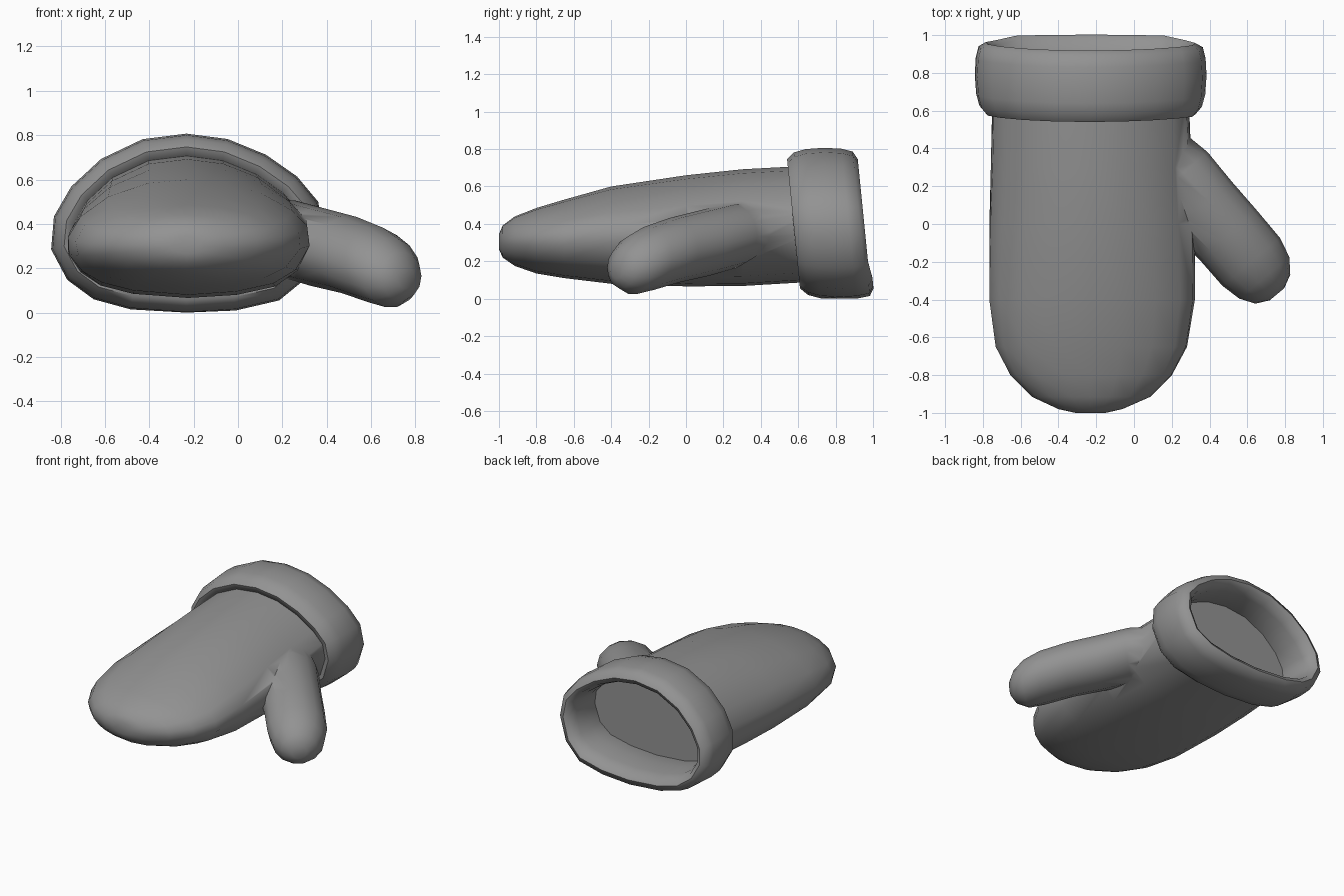
import bpy, bmesh, math
from mathutils import Vector

if "Cube" in bpy.data.objects:
    bpy.data.objects.remove(bpy.data.objects["Cube"], do_unlink=True)

wool = bpy.data.materials.new("grey wool")
wool.use_nodes = True
GREY = (0.29, 0.29, 0.29, 1)
wool.diffuse_color = GREY
wool.node_tree.nodes["Principled BSDF"].inputs["Base Color"].default_value = GREY


def loft(name, rings, closed=False):
    """Skin rings of equal point count; cap the ends, or join last to first."""
    bm = bmesh.new()
    rows = [[bm.verts.new(p) for p in ring] for ring in rings]
    n = len(rows[0])
    pairs = list(zip(rows, rows[1:])) + ([(rows[-1], rows[0])] if closed else [])
    for a, b in pairs:
        for i in range(n):
            j = (i + 1) % n
            bm.faces.new((a[i], a[j], b[j], b[i]))
    if not closed:
        bm.faces.new(rows[0])
        bm.faces.new(rows[-1])
    bmesh.ops.recalc_face_normals(bm, faces=bm.faces)
    mesh = bpy.data.meshes.new(name)
    bm.to_mesh(mesh)
    bm.free()
    mesh.materials.append(wool)
    obj = bpy.data.objects.new(name, mesh)
    bpy.context.collection.objects.link(obj)
    return obj


def activate(obj):
    bpy.ops.object.select_all(action="DESELECT")
    obj.select_set(True)
    bpy.context.view_layer.objects.active = obj


# Cross-section of the hand (x, z), counter-clockwise from the thumb side
SECTION = [(.33, .34), (.315, .45), (.24, .535), (.11, .625), (-.05, .69),
           (-.22, .712), (-.40, .69), (-.57, .61), (-.69, .50), (-.755, .39),
           (-.765, .29), (-.71, .19), (-.62, .125), (-.47, .085), (-.22, .066),
           (0, .08), (.18, .12), (.28, .20)]
CX, CZ, HX, HZ = -.2175, .389, .5475, .323
UNIT = [((x - CX) / HX, (z - CZ) / HZ) for x, z in SECTION]


def hand_ring(y, x0, x1, z0, z1, roundness):
    ring = []
    for u, v in UNIT:
        length = math.hypot(u, v)
        u, v = (c + (c / length - c) * roundness for c in (u, v))
        ring.append(((x0 + x1) / 2 + u * (x1 - x0) / 2, y,
                     (z0 + z1) / 2 + v * (z1 - z0) / 2))
    return ring


# Hand: y, x range, z range, roundness
HAND = [(-1, -.31, -.15, .265, .345, 1), (-.98, -.40, -.06, .22, .392, 1),
        (-.915, -.54, .09, .175, .44, 1), (-.80, -.655, .205, .135, .485, .9),
        (-.65, -.735, .285, .11, .53, .7), (-.40, -.772, .325, .08, .60, .4),
        (0, -.768, .322, .066, .66, .1), (.3, -.758, .305, .068, .692, 0),
        (.67, -.75, .29, .09, .712, 0)]
hand = loft("mitten_hand", [hand_ring(*r) for r in HAND])

# Thumb: centre, half width, half height
THUMB = [((.08, .38, .38), .20, .13), ((.22, .24, .335), .22, .175),
         ((.36, .09, .295), .207, .178), ((.50, -.06, .26), .20, .176),
         ((.62, -.20, .215), .198, .172), ((.69, -.285, .18), .172, .158),
         ((.735, -.345, .165), .12, .11), ((.757, -.372, .158), .05, .05)]
side = Vector((.77, .64, 0))
thumb_rings = []
for centre, w, h in THUMB:
    angles = [2 * math.pi * i / 14 for i in range(14)]
    thumb_rings.append([Vector(centre) + side * w * math.cos(a)
                        + Vector((0, 0, h * math.sin(a))) for a in angles])
thumb = loft("thumb", thumb_rings)

# Merge the thumb into the hand
union = hand.modifiers.new("thumb_union", "BOOLEAN")
union.operation = "UNION"
union.solver = "EXACT"
union.object = thumb
activate(hand)
bpy.ops.object.modifier_apply(modifier=union.name)
bpy.data.objects.remove(thumb, do_unlink=True)

# Rolled cuff: profile of (outward offset, y) swept round the wrist outline
PROFILE = [(-.02, .64), (-.005, .585), (.035, .575), (.07, .615), (.088, .68),
           (.095, .78), (.09, .87), (.075, .93), (.035, .953), (.005, .935),
           (-.015, .87), (-.025, .76)]
wrist = [Vector((p[0], p[2])) for p in hand_ring(*HAND[-1])]
cuff_rings = []
for offset, y in PROFILE:
    ring = []
    for i, p in enumerate(wrist):
        t = wrist[(i + 1) % len(wrist)] - wrist[i - 1]
        q = p + Vector((t.y, -t.x)).normalized() * offset
        # Lean back towards the palm, with a flared lip below
        shift = .035 * (.4 - q.y) / .35
        if y > .92 and q.y < .16:
            shift += .015
        ring.append((q.x, y + shift, max(q.y, 0)))
    cuff_rings.append(ring)
cuff = loft("cuff", cuff_rings, closed=True)

for obj in (hand, cuff):
    activate(obj)
    bpy.ops.object.shade_smooth_by_angle(angle=math.radians(60))
